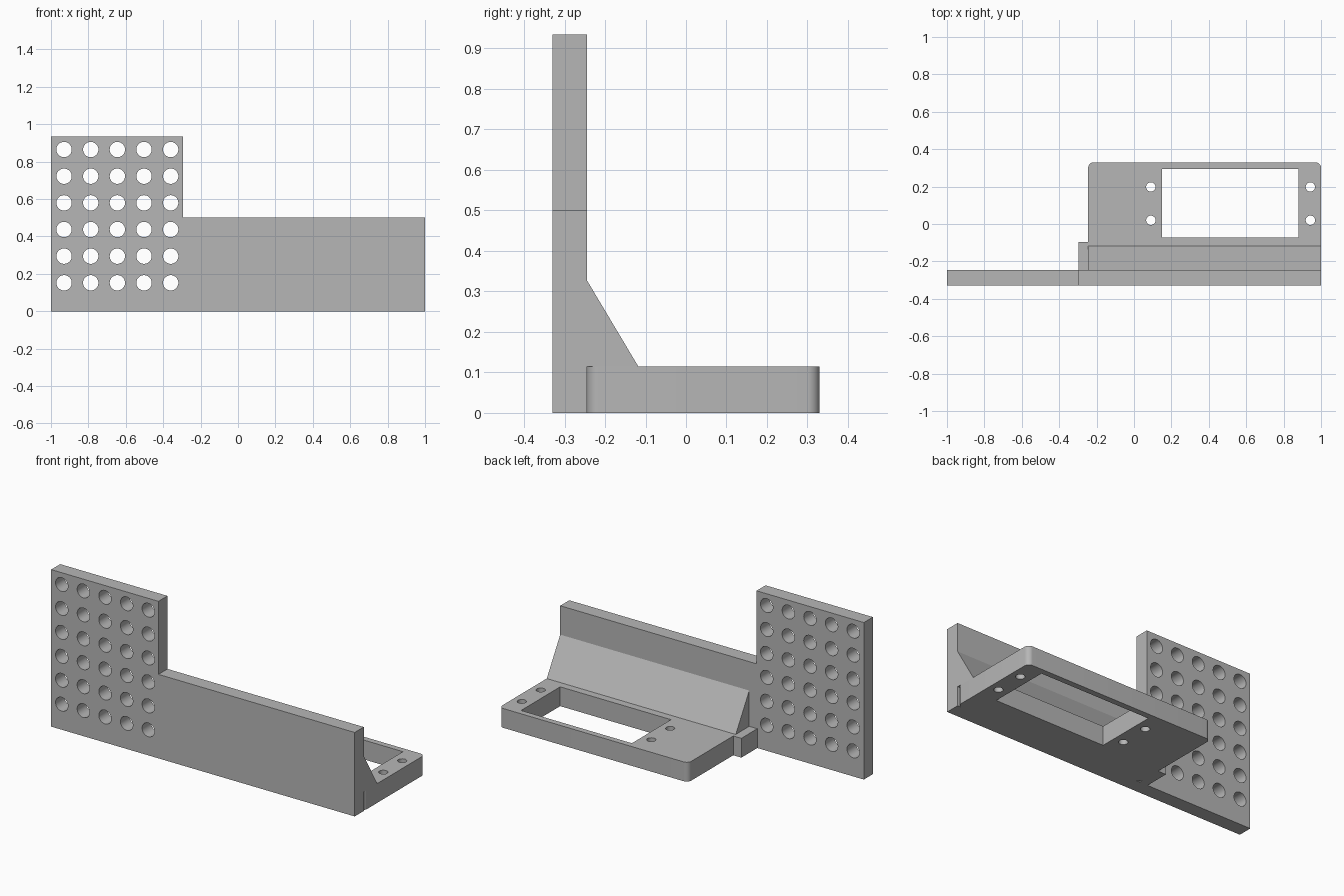
import bpy, bmesh
from math import sin, cos, pi
from mathutils import Matrix

if "Cube" in bpy.data.objects:
    bpy.data.objects.remove(bpy.data.objects["Cube"])

grey = bpy.data.materials.new("plain grey")
grey.use_nodes = True
colour = (0.47, 0.47, 0.47, 1)
grey.diffuse_color = colour
grey.node_tree.nodes["Principled BSDF"].inputs["Base Color"].default_value = colour


def arc(cx, cy, r, start, end, steps):
    return [(cx + r * cos(start + (end - start) * i / steps),
             cy + r * sin(start + (end - start) * i / steps)) for i in range(steps + 1)]


def circle(cx, cy, r):
    return arc(cx, cy, r, 0, 2 * pi, 40)[:-1]


def rect(x0, x1, y0, y1):
    return [(x0, y0), (x1, y0), (x1, y1), (x0, y1)]


def rounded_rect(x0, x1, y0, y1, r):
    corners = [(x1 - r, y1 - r), (x0 + r, y1 - r), (x0 + r, y0 + r), (x1 - r, y0 + r)]
    return [p for i, (x, y) in enumerate(corners)
            for p in arc(x, y, r, i * pi / 2, (i + 1) * pi / 2, 10)]


def plate(name, loops, depth, transform):
    """Extrude an outline with holes from 0 to depth, then place it."""
    curve = bpy.data.curves.new(name, "CURVE")
    curve.dimensions = "2D"
    curve.fill_mode = "BOTH"
    curve.extrude = depth / 2
    for loop in loops:
        spline = curve.splines.new("POLY")
        spline.points.add(len(loop) - 1)
        for point, (x, y) in zip(spline.points, loop):
            point.co = (x, y, 0, 1)
        spline.use_cyclic_u = True
    temp = bpy.data.objects.new(name + " outline", curve)
    bpy.context.scene.collection.objects.link(temp)
    bpy.context.view_layer.update()
    graph = bpy.context.evaluated_depsgraph_get()
    mesh = bpy.data.meshes.new_from_object(temp.evaluated_get(graph))
    bpy.data.objects.remove(temp)
    bm = bmesh.new()
    bm.from_mesh(mesh)
    bmesh.ops.remove_doubles(bm, verts=bm.verts, dist=0.0001)
    bm.transform(transform @ Matrix.Translation((0, 0, depth / 2)))
    bmesh.ops.recalc_face_normals(bm, faces=bm.faces)
    bm.to_mesh(mesh)
    bm.free()
    mesh.materials.clear()
    mesh.materials.append(grey)
    obj = bpy.data.objects.new(name, mesh)
    bpy.context.scene.collection.objects.link(obj)
    bpy.ops.object.select_all(action="DESELECT")
    obj.select_set(True)
    bpy.context.view_layer.objects.active = obj
    bpy.ops.object.shade_smooth_by_angle(angle=pi / 6)
    return obj


flat = Matrix.Identity(4)
wall_back, tray_left, tray_top = -0.245, -0.245, 0.115

# Upright wall with a tall perforated panel on one end
upright = Matrix.Translation((0, wall_back, 0)) @ Matrix.Rotation(pi / 2, 4, "X")
outline = [(-1, 0), (1, 0), (1, 0.5), (-0.293, 0.5), (-0.293, 0.935), (-1, 0.935)]
holes = [circle(-0.93 + 0.1425 * i, 0.152 + 0.1425 * j, 0.041)
         for i in range(5) for j in range(6)]
plate("perforated_wall", [outline] + holes, 0.085, upright)

# Horizontal tray with a rectangular window and four screw holes
screws = [circle(x, y, 0.025) for x in (0.09, 0.943) for y in (0.02, 0.198)]
plate("mounting_tray", [rounded_rect(tray_left, 1, wall_back, 0.33, 0.03),
                        rect(0.15, 0.88, -0.073, 0.295)] + screws, tray_top, flat)

# Small block beside the tray
plate("side_block", [rect(-0.298, tray_left, wall_back, -0.095)], tray_top, flat)

# Sloped brace along the wall; its profile axes (a, b, depth) map to (y, z, x)
along_x = Matrix(((0, 0, 1, tray_left), (1, 0, 0, 0), (0, 1, 0, 0), (0, 0, 0, 1)))
plate("sloped_brace", [[(wall_back, tray_top), (-0.118, tray_top), (wall_back, 0.328)]],
      1 - tray_left, along_x)
